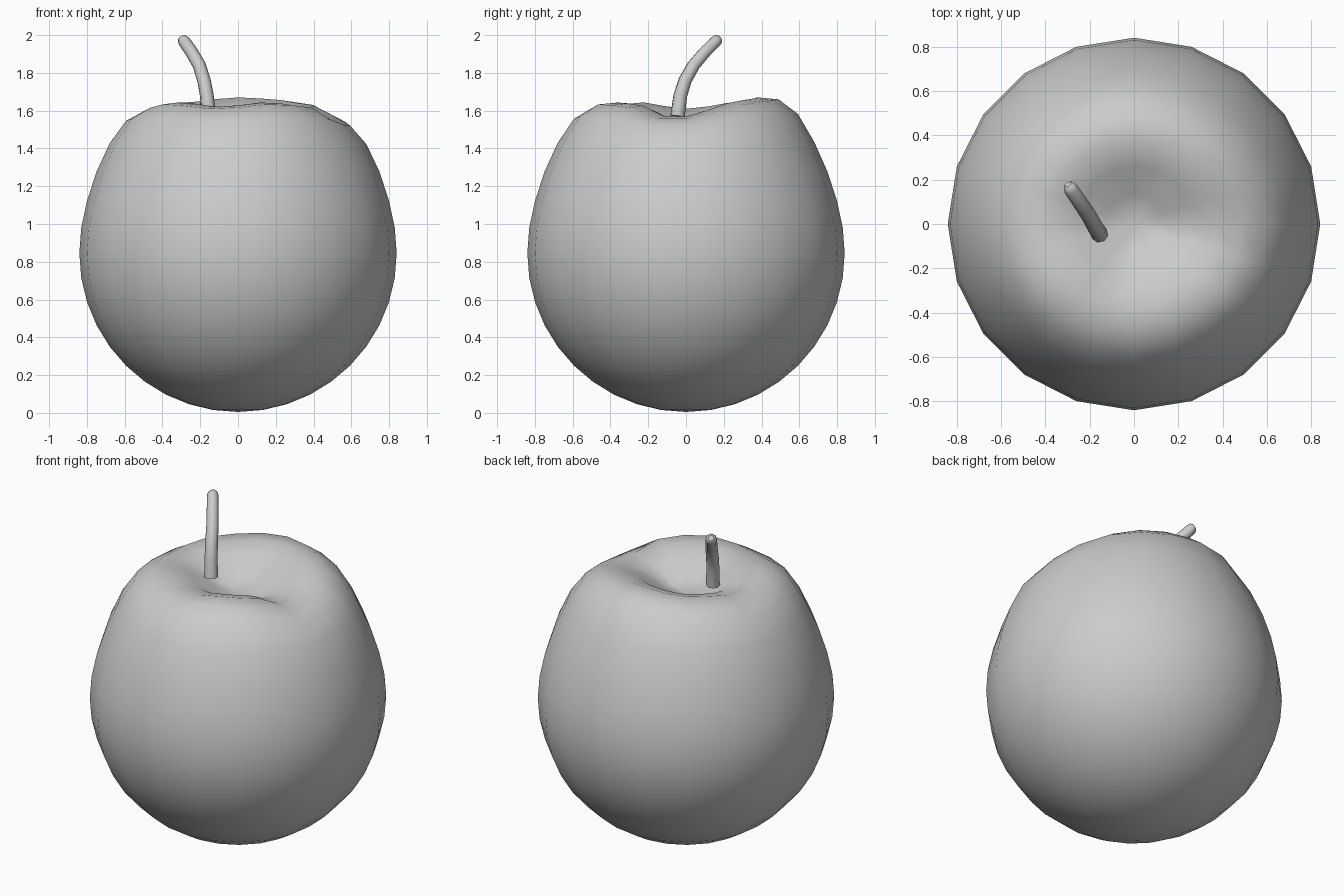
import bpy, bmesh, math

if "Cube" in bpy.data.objects:
    bpy.data.objects.remove(bpy.data.objects["Cube"])

SEG = 20
MID = 0.845
R = 0.84

# Rim height offset by compass angle (degrees): low grooves at the sides
RIM = [(0, -0.075), (20, -0.04), (45, 0.01), (90, 0.025), (135, 0.0), (180, -0.035),
       (220, 0.0), (255, -0.025), (295, 0.0), (325, -0.02), (348, -0.085), (360, -0.075)]


def rim_offset(angle):
    a = math.degrees(angle) % 360
    for (a0, h0), (a1, h1) in zip(RIM, RIM[1:]):
        if a0 <= a <= a1:
            t = (a - a0) / (a1 - a0)
            return h0 + (h1 - h0) * t * t * (3 - 2 * t)
    return 0


# Fruit profile: round lower half, then stretched shoulders and dented crown
# (radius, height, how strongly the rim offset applies)
profile = [(R * math.sin(math.radians(9 * k)), MID - R * math.cos(math.radians(9 * k)), 0)
           for k in range(1, 11)]
profile += [(0.83, 0.98, 0), (0.80, 1.12, 0), (0.75, 1.275, 0), (0.68, 1.43, 0.1),
            (0.592, 1.568, 0.6), (0.49, 1.635, 1), (0.38, 1.645, 1),
            (0.26, 1.605, 0.7), (0.13, 1.525, 0.3)]

bm = bmesh.new()
rings = []
for r, z, w in profile:
    ring = []
    for i in range(SEG):
        a = 2 * math.pi * i / SEG
        ring.append(bm.verts.new((r * math.cos(a), r * math.sin(a), z + w * rim_offset(a))))
    rings.append(ring)
bottom = bm.verts.new((0, 0, MID - R))
pit = bm.verts.new((0, 0, 1.49))
for i in range(SEG):
    j = (i + 1) % SEG
    for lo, hi in zip(rings, rings[1:]):
        bm.faces.new((lo[i], lo[j], hi[j], hi[i]))
    bm.faces.new((bottom, rings[0][j], rings[0][i]))
    bm.faces.new((pit, rings[-1][i], rings[-1][j]))
for f in bm.faces:
    f.smooth = True
mesh = bpy.data.meshes.new("fruit_body")
bm.to_mesh(mesh)
bm.free()
bpy.context.collection.objects.link(bpy.data.objects.new("fruit_body", mesh))

# Stem: bent tube with a rounded tip (x, y, z, radius)
path = [(-0.155, -0.045, 1.57, 0.039), (-0.165, -0.03, 1.68, 0.037), (-0.18, -0.005, 1.76, 0.036),
        (-0.205, 0.04, 1.84, 0.035), (-0.245, 0.1, 1.91, 0.034), (-0.285, 0.158, 1.967, 0.033),
        (-0.294, 0.172, 1.98, 0.027), (-0.298, 0.178, 1.985, 0.016)]
curve = bpy.data.curves.new("stem", 'CURVE')
curve.dimensions = '3D'
curve.bevel_depth = 1.0
curve.bevel_resolution = 2
curve.use_fill_caps = True
spline = curve.splines.new('POLY')
spline.points.add(len(path) - 1)
for p, (x, y, z, r) in zip(spline.points, path):
    p.co = (x, y, z, 1)
    p.radius = r
stem = bpy.data.objects.new("stem", curve)
bpy.context.collection.objects.link(stem)
bpy.context.view_layer.objects.active = stem
stem.select_set(True)
bpy.ops.object.convert(target='MESH')
bpy.ops.object.shade_smooth_by_angle(angle=math.radians(50))
